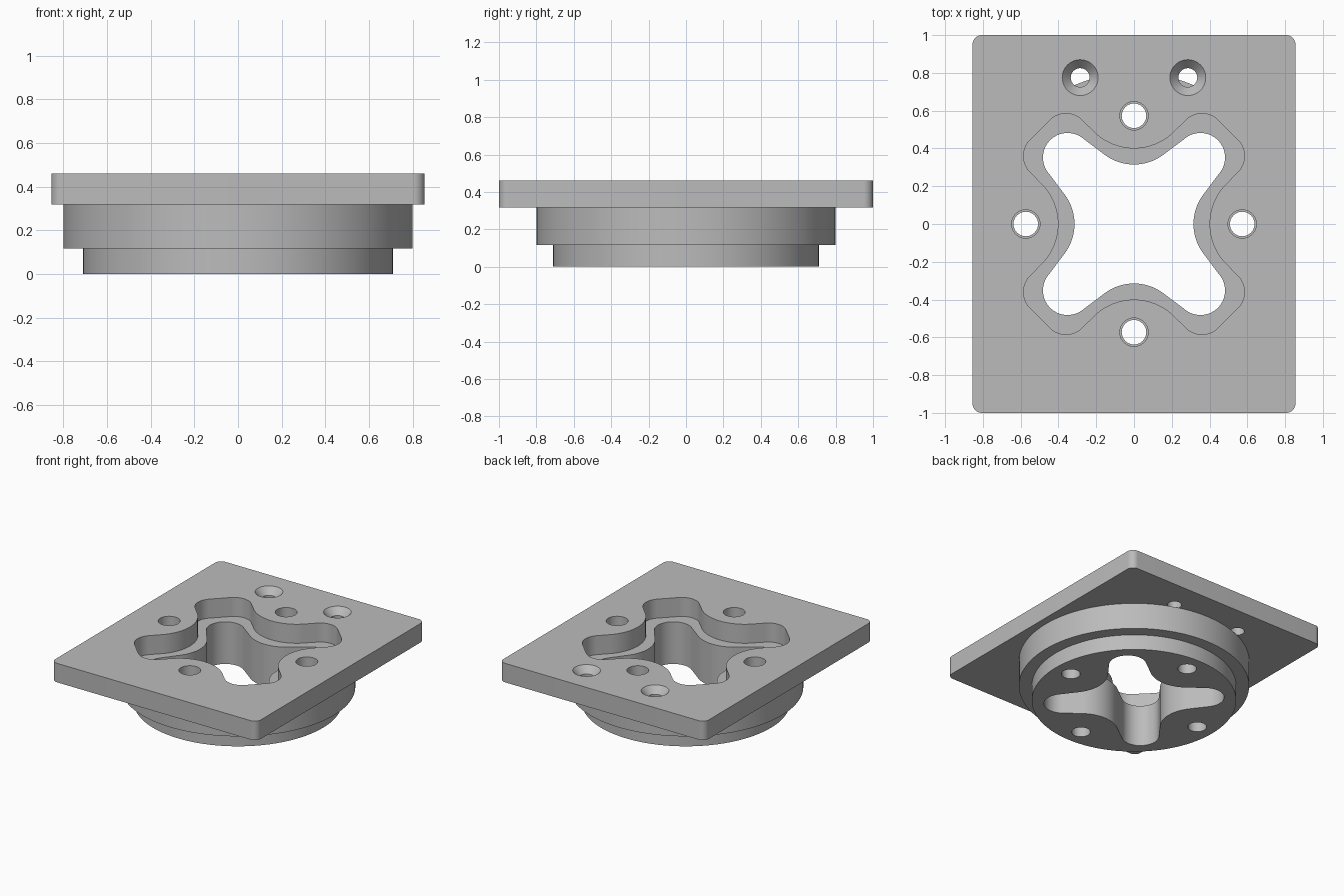
import bpy, bmesh
from math import pi, cos, sin, atan2, acos, hypot

default = bpy.data.objects.get("Cube")
if default:
    bpy.data.objects.remove(default, do_unlink=True)

grey = bpy.data.materials.new("machined_grey")
grey.use_nodes = True
grey.diffuse_color = (0.5, 0.5, 0.5, 1)
grey.node_tree.nodes["Principled BSDF"].inputs["Base Color"].default_value = (0.5, 0.5, 0.5, 1)

TOP, SEAT, STEP = 0.46, 0.317, 0.117


def arc(cx, cy, r, a0, a1, n):
    return [(cx + r * cos(a0 + (a1 - a0) * i / n), cy + r * sin(a0 + (a1 - a0) * i / n))
            for i in range(n + 1)]


def circle(r, n=96, x=0, y=0):
    return arc(x, y, r, 0, 2 * pi, n)[:-1]


def loft(name, sections):
    """Solid through matching outlines, given as (z, points) from bottom to top."""
    bm = bmesh.new()
    rings = [[bm.verts.new((x, y, z)) for x, y in pts] for z, pts in sections]
    n = len(rings[0])
    for low, high in zip(rings, rings[1:]):
        for i in range(n):
            j = (i + 1) % n
            bm.faces.new((low[i], low[j], high[j], high[i]))
    bm.faces.new(rings[0][::-1])
    bm.faces.new(rings[-1])
    bmesh.ops.recalc_face_normals(bm, faces=bm.faces)
    mesh = bpy.data.meshes.new(name)
    bm.to_mesh(mesh)
    bm.free()
    mesh.materials.append(grey)
    obj = bpy.data.objects.new(name, mesh)
    bpy.context.collection.objects.link(obj)
    return obj


def cut(obj, cutter):
    bpy.context.view_layer.objects.active = obj
    mod = obj.modifiers.new("cut", 'BOOLEAN')
    mod.operation, mod.solver, mod.object = 'DIFFERENCE', 'EXACT', cutter
    bpy.ops.object.modifier_apply(modifier=mod.name)
    bpy.data.objects.remove(cutter, do_unlink=True)


def cross(d, big, lx, ly, r):
    """Four-lobed opening: inward bulges of radius big, lobe corners of radius r."""
    phi = atan2(ly, lx - d)
    lean = acos((big + r) / hypot(lx - d, ly))
    half = arc(d, 0, big, pi, phi + lean, 14) + arc(lx, ly, r, phi + lean - pi, pi / 4, 14)
    mirrored = [(y, x) for x, y in half[::-1]]
    if hypot(half[-1][0] - mirrored[0][0], half[-1][1] - mirrored[0][1]) < 1e-4:
        mirrored = mirrored[1:]
    sector, pts = half + mirrored[:-1], []
    for _ in range(4):
        pts += sector
        sector = [(-y, x) for x, y in sector]
    return pts


def drill_four(obj, r):
    for k in range(4):
        hole = circle(r, 40, 0.573 * cos(k * pi / 2), 0.573 * sin(k * pi / 2))
        cut(obj, loft("drill", [(-0.1, hole), (0.6, hole)]))


# Rounded rectangular top plate
w, l, c = 0.855, 1.0, 0.05
outline = []
for k, (sx, sy) in enumerate([(1, 1), (-1, 1), (-1, -1), (1, -1)]):
    outline += arc(sx * (w - c), sy * (l - c), c, k * pi / 2, (k + 1) * pi / 2, 10)
plate = loft("top_plate", [(SEAT, outline), (TOP, outline)])
wide = cross(0.70, 0.30, 0.465, 0.36, 0.12)
cut(plate, loft("wide_opening", [(0.2, wide), (0.6, wide)]))
drill_four(plate, 0.075)

# Countersunk screw holes near the back edge
for x in (-0.285, 0.285):
    small, large = circle(0.05, 40, x, 0.775), circle(0.095, 40, x, 0.775)
    cut(plate, loft("countersink", [(0.2, small), (TOP - 0.05, small), (TOP, large), (0.6, large)]))

# Stepped round flange underneath
flange = loft("round_flange", [(0, circle(0.71)), (STEP, circle(0.71)),
                               (STEP, circle(0.8)), (SEAT, circle(0.8))])
narrow = cross(0.575, 0.26, 0.352, 0.352, 0.13)
cut(flange, loft("narrow_opening", [(-0.1, narrow), (0.6, narrow)]))
drill_four(flange, 0.065)

for obj in (plate, flange):
    bpy.ops.object.select_all(action='DESELECT')
    obj.select_set(True)
    bpy.context.view_layer.objects.active = obj
    bpy.ops.object.shade_smooth_by_angle(angle=pi / 6)
